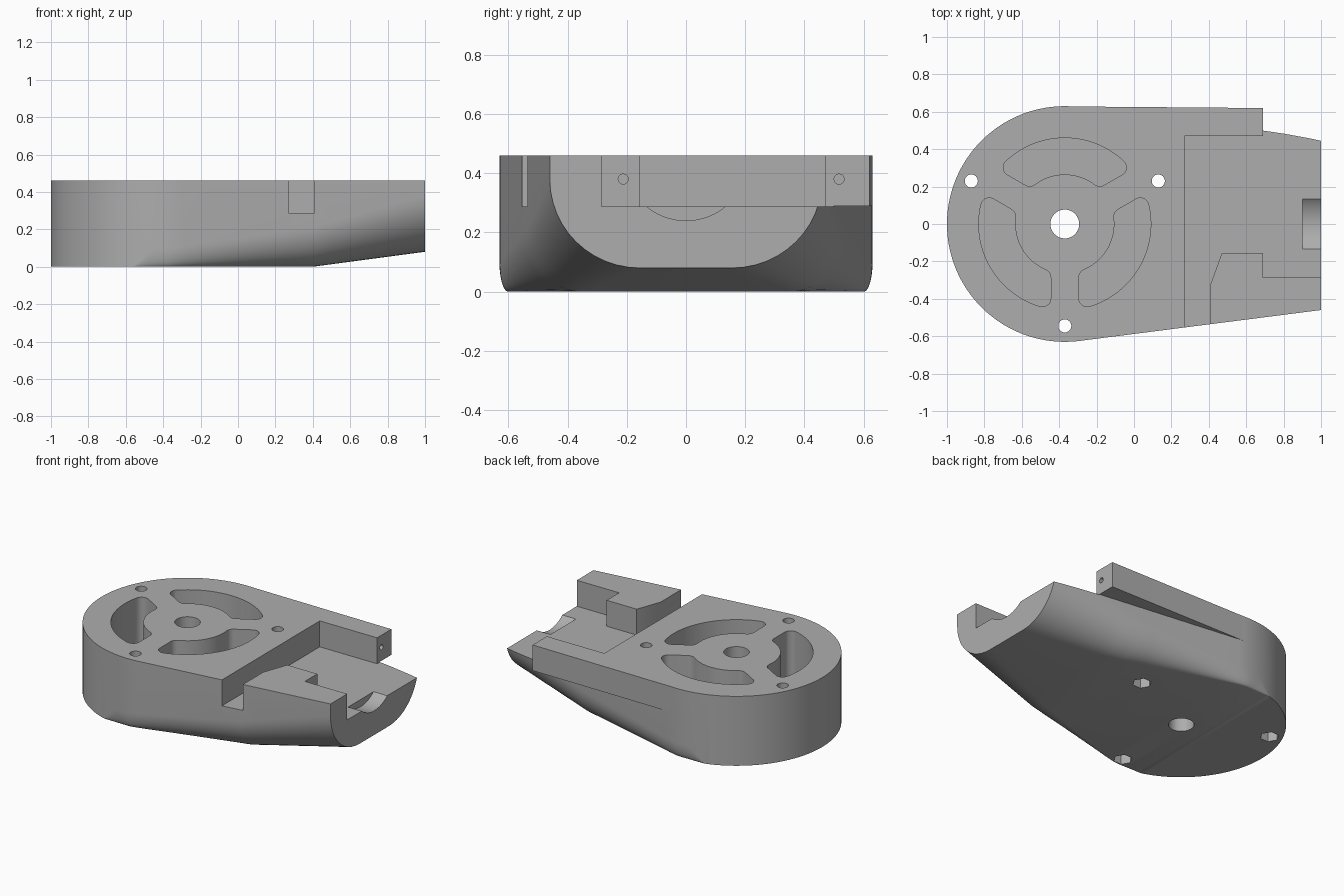
import bpy, bmesh
from math import sin, cos, asin, pi, radians, degrees, sqrt
from mathutils import Matrix

old = bpy.data.objects.get("Cube")
if old:
    bpy.data.objects.remove(old, do_unlink=True)

grey = bpy.data.materials.new("matte grey")
grey.use_nodes = True
grey.diffuse_color = (0.42, 0.42, 0.42, 1)
grey.node_tree.nodes["Principled BSDF"].inputs["Base Color"].default_value = grey.diffuse_color

TOP, FLOOR, CX, R = 0.46, 0.288, -0.37, 0.63


def make(name, bm):
    bmesh.ops.recalc_face_normals(bm, faces=bm.faces)
    mesh = bpy.data.meshes.new(name)
    bm.to_mesh(mesh)
    bm.free()
    mesh.materials.append(grey)
    ob = bpy.data.objects.new(name, mesh)
    bpy.context.collection.objects.link(ob)
    return ob


def prism(name, pts, z0, z1):
    bm = bmesh.new()
    low = [bm.verts.new((x, y, z0)) for x, y in pts]
    high = [bm.verts.new((x, y, z1)) for x, y in pts]
    bm.faces.new(low)
    bm.faces.new(high)
    for i in range(len(pts)):
        j = (i + 1) % len(pts)
        bm.faces.new((low[i], low[j], high[j], high[i]))
    return make(name, bm)


def box(name, x0, x1, y0, y1, z0, z1):
    return prism(name, [(x0, y0), (x1, y0), (x1, y1), (x0, y1)], z0, z1)


def disc(cx, cy, r, n):
    return [(cx + r * cos(2 * pi * i / n), cy + r * sin(2 * pi * i / n)) for i in range(n)]


def rod_x(name, x0, x1, y, z, r, n):
    ob = prism(name, disc(0, 0, r, n), x0, x1)
    ob.data.transform(Matrix.Translation((0, y, z)) @ Matrix.Rotation(pi / 2, 4, 'Y'))
    return ob


def combine(target, other, op):
    mod = target.modifiers.new("combine", 'BOOLEAN')
    mod.operation, mod.solver, mod.object = op, 'EXACT', other
    bpy.context.view_layer.update()
    result = target.evaluated_get(bpy.context.evaluated_depsgraph_get())
    mesh = bpy.data.meshes.new_from_object(result)
    target.modifiers.clear()
    target.data = mesh
    bpy.data.objects.remove(other, do_unlink=True)


def section(x, w):
    # half cross-section with an elliptical lower corner, then mirrored
    t = max(0, (x - CX) / (1 - CX))
    ry = max(0, w - 0.6) if x < CX else 0.03 + 0.275 * t
    rz = 0 if x < -0.56 else 0.1 * min(1, (x + 0.56) / 0.1) + 0.2 * t
    b = 0.08 * max(0, (x - 0.4) / 0.6)
    half = [(w, TOP)]
    for i in range(13):
        a = pi / 2 * i / 12
        half.append((w - ry + ry * cos(a), b + rz - rz * sin(a)))
    return [(x, y, z) for y, z in half] + [(x, -y, z) for y, z in reversed(half)]


# Main shell: round end lofted into a narrower rounded end
tangent = radians(97.1)
stations = []
for i in range(49):
    a = radians(1) + (tangent - radians(1)) * i / 48
    stations.append((CX - R * cos(a), R * sin(a)))
xt, wt = stations[-1]
for i in range(1, 14):
    x = xt + (0.4 - xt) * i / 7 if i < 8 else 0.4 + 0.6 * (i - 7) / 6
    stations.append((x, wt + (0.46 - wt) * (x - xt) / (1 - xt)))
bm = bmesh.new()
rings = [[bm.verts.new(p) for p in section(x, w)] for x, w in stations]
for r0, r1 in zip(rings, rings[1:]):
    for i in range(len(r0)):
        j = (i + 1) % len(r0)
        bm.faces.new((r0[i], r0[j], r1[j], r1[i]))
bm.faces.new(rings[0])
bm.faces.new(rings[-1])
bmesh.ops.remove_doubles(bm, verts=bm.verts, dist=0.0005)
bmesh.ops.triangulate(bm, faces=[f for f in bm.faces if len(f.verts) == 4])
body = make("motor_mount_body", bm)

# Side rail that carries the straight rear edge
rail = [(CX + 0.02, 0.4), (0.69, 0.4), (0.69, 0.62), (CX + 0.02, 0.6285)]
combine(body, prism("side_rail", rail, 0.29, TOP), 'UNION')

# Recess at the narrow end, leaving the front block and rail standing
recess = [(0.27, 0.47), (0.27, -0.8), (0.41, -0.8), (0.41, -0.32), (0.47, -0.155),
          (0.69, -0.155), (0.69, -0.285), (1.1, -0.285), (1.1, 0.7), (0.6901, 0.7),
          (0.6901, 0.47)]
combine(body, prism("recess_cutter", recess, FLOOR, 0.7), 'DIFFERENCE')
combine(body, rod_x("cradle_cutter", 0.9, 1.1, 0, 0.45, 0.21, 64), 'DIFFERENCE')

# Centre bore, screw holes and hexagonal nut pockets
combine(body, prism("bore_cutter", disc(CX, 0, 0.077, 48), -0.1, 0.7), 'DIFFERENCE')
for x, y in ((-0.87, 0.23), (0.13, 0.23), (CX, -0.545)):
    combine(body, prism("screw_cutter", disc(x, y, 0.035, 24), -0.1, 0.7), 'DIFFERENCE')
    combine(body, prism("nut_cutter", disc(x, y, 0.058, 6), -0.1, 0.085), 'DIFFERENCE')

# Small screw holes in the two upright end faces
for y in (0.517, -0.212):
    combine(body, rod_x("pilot_cutter", 0.5, 0.75, y, 0.38, 0.017, 20), 'DIFFERENCE')


def arc(cx, cy, r, a0, a1, n):
    return [(cx + r * cos(radians(a0 + (a1 - a0) * i / n)),
             cy + r * sin(radians(a0 + (a1 - a0) * i / n))) for i in range(n + 1)]


# Three kidney pockets separated by straight spokes
ri, ro, gap, f = 0.265, 0.46, 0.075, 0.045
ai = 30 + degrees(asin((gap + f) / (ri + f)))
ao = 30 + degrees(asin((gap + f) / (ro - f)))
half = arc(0, 0, ri, 90, ai, 10)
half += arc(*arc(0, 0, ri + f, ai, ai, 1)[0], f, ai + 180, 300, 6)[1:]
half += arc(*arc(0, 0, ro - f, ao, ao, 1)[0], f, -60, ao, 8)
half += arc(0, 0, ro, ao, 90, 14)[1:]
kidney = half + [(-x, y) for x, y in reversed(half[1:-1])]
for k in range(3):
    pocket = prism("pocket_cutter", kidney, 0.08, 0.7)
    pocket.data.transform(Matrix.Translation((CX, 0, 0)) @ Matrix.Rotation(2 * pi * k / 3, 4, 'Z'))
    combine(body, pocket, 'DIFFERENCE')

bpy.context.view_layer.objects.active = body
body.select_set(True)
bpy.ops.object.shade_smooth_by_angle(angle=radians(30))
